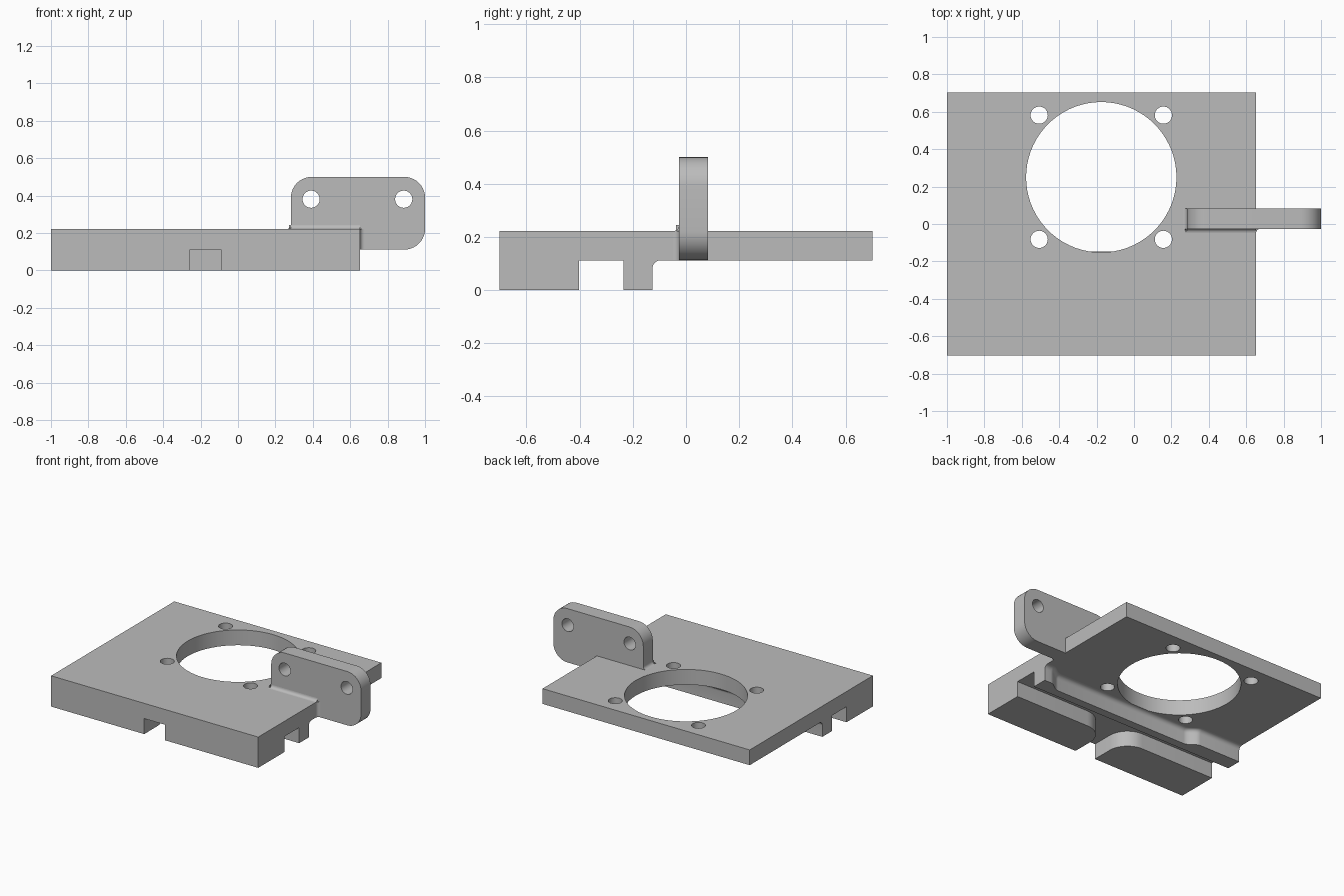
import bpy, bmesh, math
from mathutils import Matrix, Vector

cube = bpy.data.objects.get("Cube")
if cube:
    bpy.data.objects.remove(cube)

# Single grey for the whole printed part
grey = bpy.data.materials.new("plain grey")
grey.use_nodes = True
colour = (0.5, 0.5, 0.5, 1)
grey.diffuse_color = colour
grey.node_tree.nodes["Principled BSDF"].inputs["Base Color"].default_value = colour

FLAT = Matrix.Identity(4)                       # outline (x, y), thickness along z
UPRIGHT = Matrix.Rotation(math.pi / 2, 4, "X")  # outline (x, z), thickness along -y
SIDE = Matrix(((0, 0, 1, 0), (1, 0, 0, 0), (0, 1, 0, 0), (0, 0, 0, 1)))  # outline (y, z), along x


def finish(name, mesh):
    mesh.materials.clear()
    mesh.materials.append(grey)
    obj = bpy.data.objects.new(name, mesh)
    bpy.context.collection.objects.link(obj)
    bpy.ops.object.select_all(action="DESELECT")
    obj.select_set(True)
    bpy.context.view_layer.objects.active = obj
    bpy.ops.object.shade_smooth_by_angle(angle=math.radians(30))
    return obj


def arc(cx, cy, r, start, end, steps=10):
    angles = [math.radians(start + (end - start) * i / steps) for i in range(steps + 1)]
    return [(cx + r * math.cos(a), cy + r * math.sin(a)) for a in angles]


def circle(cx, cy, r, steps=32):
    return arc(cx, cy, r, 0, 360, steps)[:-1]


def slab(name, outlines, lo, hi, frame=FLAT):
    """Extrude a filled outline; further outlines become holes."""
    curve = bpy.data.curves.new(name, "CURVE")
    curve.dimensions = "2D"
    curve.fill_mode = "BOTH"
    curve.extrude = (hi - lo) / 2
    for outline in outlines:
        spline = curve.splines.new("POLY")
        spline.points.add(len(outline) - 1)
        for point, (u, v) in zip(spline.points, outline):
            point.co = (u, v, 0, 1)
        spline.use_cyclic_u = True
    temp = bpy.data.objects.new(name + "_outline", curve)
    mesh = bpy.data.meshes.new_from_object(temp)
    bpy.data.objects.remove(temp)
    mesh.transform(frame @ Matrix.Translation((0, 0, (lo + hi) / 2)))
    bm = bmesh.new()
    bm.from_mesh(mesh)
    bmesh.ops.remove_doubles(bm, verts=bm.verts, dist=1e-5)
    bmesh.ops.recalc_face_normals(bm, faces=bm.faces)
    bm.to_mesh(mesh)
    bm.free()
    return finish(name, mesh)


def loft(name, sections):
    """Skin closed cross-sections and cap both ends."""
    bm = bmesh.new()
    rings = [[bm.verts.new(p) for p in s] for s in sections]
    for a, b in zip(rings, rings[1:]):
        for i in range(len(a)):
            j = (i + 1) % len(a)
            bm.faces.new((a[i], a[j], b[j], b[i]))
    bm.faces.new(rings[0])
    bm.faces.new(rings[-1])
    bmesh.ops.recalc_face_normals(bm, faces=bm.faces)
    mesh = bpy.data.meshes.new(name)
    bm.to_mesh(mesh)
    bm.free()
    return finish(name, mesh)


LEFT, RIGHT, HALF = -1.0, 0.653, 0.702
MID, TOP = 0.112, 0.222
HX, HY = -0.175, 0.25          # centre of the large opening

# Base plate with the large opening and four screw holes
rim = [(LEFT, -HALF), (RIGHT, -HALF), (RIGHT, HALF), (LEFT, HALF)]
screws = [circle(HX + sx * 0.332, HY + sy * 0.332, 0.046) for sx in (-1, 1) for sy in (-1, 1)]
slab("base_plate", [rim, circle(HX, HY, 0.402, 72)] + screws, MID, TOP)

# Front blocks, rounded where the notch meets the slot
BACK, R = -0.402, 0.15
n0, n1 = -0.257, -0.092
slab("front_block_right", [[(LEFT, BACK), (LEFT, -HALF), (n0, -HALF)]
     + arc(n0 - R, BACK - R, R, 0, 90)], 0, MID)
slab("front_block_left", [[(RIGHT, BACK), (RIGHT, -HALF), (n1, -HALF)]
     + arc(n1 + R, BACK - R, R, 180, 90)], 0, MID)

# Rail under the plate, thinner in the middle, with a fillet along its back
RAIL_FRONT, RAIL_BACK, RECESS, F = -0.236, -0.126, 0.05, 0.03


def rail_section(x, recess):
    y = RAIL_BACK - recess
    fillet = arc(y + F, MID - F, F, 180, 90, 6)
    return [(x, v, w) for v, w in [(RAIL_FRONT, MID), (RAIL_FRONT, 0), (y, 0)] + fillet]


steps = [i / 8 for i in range(9)]
ease = [t * t * (3 - 2 * t) for t in steps]
jog = [(-0.67 + 0.1 * t, RECESS * e) for t, e in zip(steps, ease)]
jog += [(0.5 + 0.1 * t, RECESS * (1 - e)) for t, e in zip(steps, ease)]
loft("guide_rail", [rail_section(x, r) for x, r in [(LEFT, 0)] + jog + [(RIGHT, 0)]])

# Upright mounting tab with two holes
T0, T1, TZ, TR = 0.283, 1.0, 0.5, 0.11
Y0, Y1 = -0.026, 0.083
tab = [(T0, TOP - 0.02), (RIGHT, TOP - 0.02), (RIGHT, MID)]
tab += arc(T1 - TR, MID + TR, TR, -90, 0) + arc(T1 - TR, TZ - TR, TR, 0, 90)
tab += arc(T0 + TR, TZ - TR, TR, 90, 180)
slab("mounting_tab", [tab] + [circle(x, 0.381, 0.046) for x in (0.391, 0.886)], -Y1, -Y0, UPRIGHT)

# Small fillets where the tab meets the plate
f = 0.022
slab("tab_fillet_front", [[(Y0, TOP)] + arc(Y0 - f, TOP + f, f, 0, -90, 6)],
     T0 - f / 2, RIGHT, SIDE)
slab("tab_fillet_side", [[(T0, TOP)] + arc(T0 - f, TOP + f, f, 0, -90, 6)],
     -Y1, -Y0 + f / 2, UPRIGHT)
slab("tab_fillet_end", [[(RIGHT, Y0)] + arc(RIGHT + f, Y0 - f, f, 180, 90, 6)], MID, TOP)
